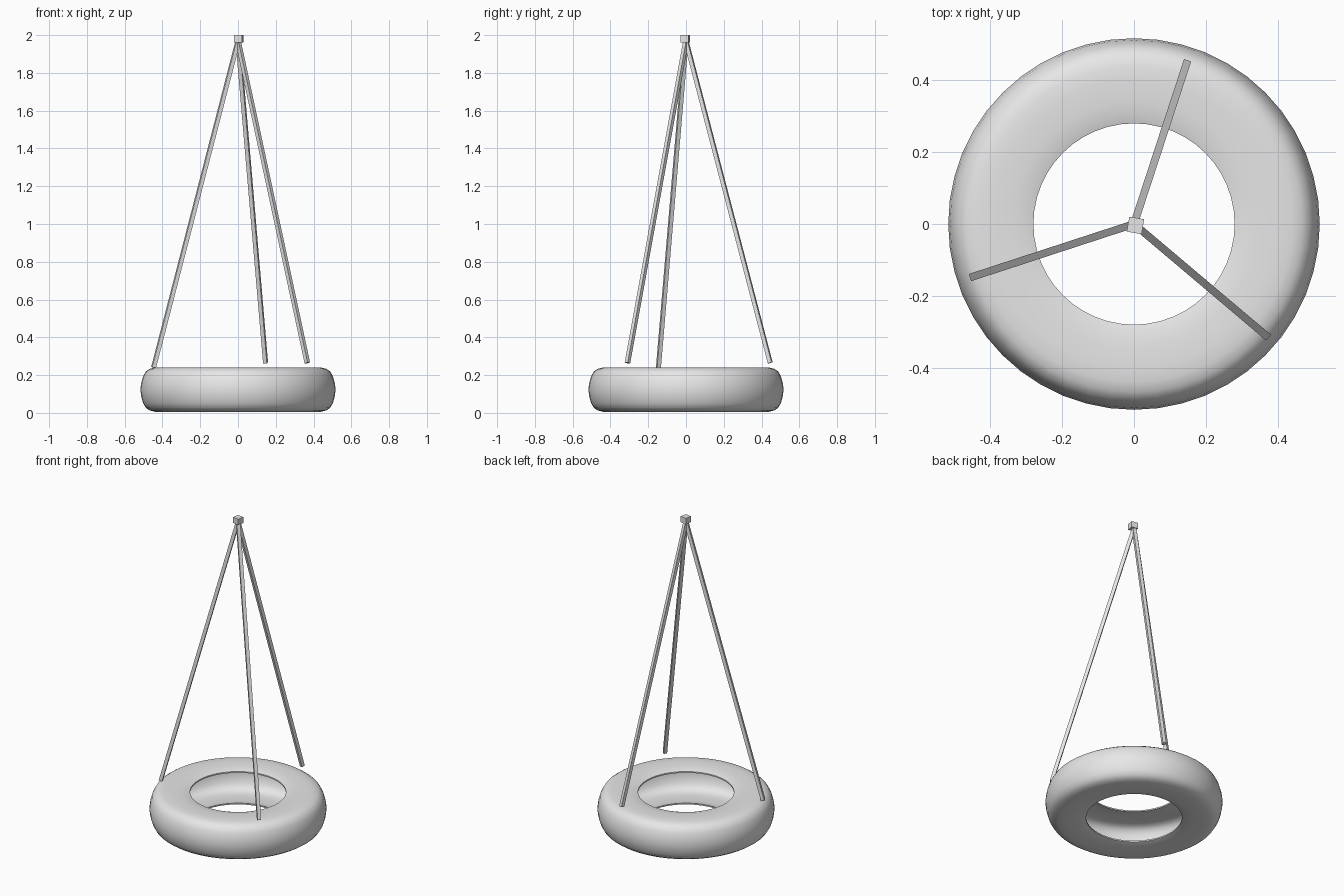
import bpy, bmesh, math
from mathutils import Vector, Matrix

old = bpy.data.objects.get("Cube")
if old:
    bpy.data.objects.remove(old, do_unlink=True)

grey = bpy.data.materials.new("plain grey")
grey.use_nodes = True
grey.diffuse_color = (0.8, 0.8, 0.8, 1)
grey.node_tree.nodes["Principled BSDF"].inputs["Base Color"].default_value = grey.diffuse_color


def add_object(name, bm, smooth=False):
    bmesh.ops.recalc_face_normals(bm, faces=bm.faces)
    mesh = bpy.data.meshes.new(name)
    bm.to_mesh(mesh)
    bm.free()
    obj = bpy.data.objects.new(name, mesh)
    obj.data.materials.append(grey)
    bpy.context.collection.objects.link(obj)
    if smooth:
        bpy.ops.object.select_all(action="DESELECT")
        obj.select_set(True)
        bpy.context.view_layer.objects.active = obj
        bpy.ops.object.shade_smooth_by_angle(angle=math.radians(50))
    return obj


# Tyre: hollow shell, its half section mirrored and spun round the z axis
LIP, MIDDLE, SIDES = 0.28, 0.123, 48
half = [(LIP, 0.106), (0.30, 0.112), (0.34, 0.117), (0.40, 0.118), (0.44, 0.117),
        (0.468, 0.110), (0.488, 0.096), (0.502, 0.072), (0.512, 0.038)]
outer = half + [(0.517, 0)] + [(r, -z) for r, z in reversed(half)]
inner = [(LIP + (r - LIP) * 0.96, z * 0.92) for r, z in reversed(outer)]
bm = bmesh.new()
ring = [bm.verts.new((r, 0, z + MIDDLE)) for r, z in outer + inner]
edges = [bm.edges.new((ring[i - 1], ring[i])) for i in range(len(ring))]
bmesh.ops.spin(bm, geom=ring + edges, cent=(0, 0, 0), axis=(0, 0, 1),
               angle=math.tau, steps=SIDES, use_merge=True)
bmesh.ops.remove_doubles(bm, verts=bm.verts, dist=0.0001)
add_object("tyre", bm, smooth=True)


# Ropes: thin square bars from the hanger down to the tyre
def add_rope(name, end, width=0.021):
    top, end = Vector((0, 0, 1.97)), Vector(end)
    along = (end - top).normalized()
    side = along.cross(Vector((0, 0, 1))).normalized()
    turn = Matrix((side, along.cross(side), along)).transposed().to_4x4()
    bm = bmesh.new()
    bmesh.ops.create_cube(bm, size=1, matrix=Matrix.Translation((top + end) / 2) @ turn
                          @ Matrix.Diagonal((width, width, (end - top).length, 1)))
    add_object(name, bm)


add_rope("back_rope", (0.146, 0.446, 0.265))
add_rope("right_rope", (-0.447, -0.146, 0.24))
add_rope("left_rope", (0.367, -0.310, 0.265))

# Hanger block where the ropes meet
bm = bmesh.new()
bmesh.ops.create_cube(bm, size=1, matrix=Matrix.Translation((0.004, -0.004, 1.981))
                      @ Matrix.Rotation(math.radians(-10), 4, "Z")
                      @ Matrix.Diagonal((0.042, 0.042, 0.038, 1)))
add_object("hanger_block", bm)
